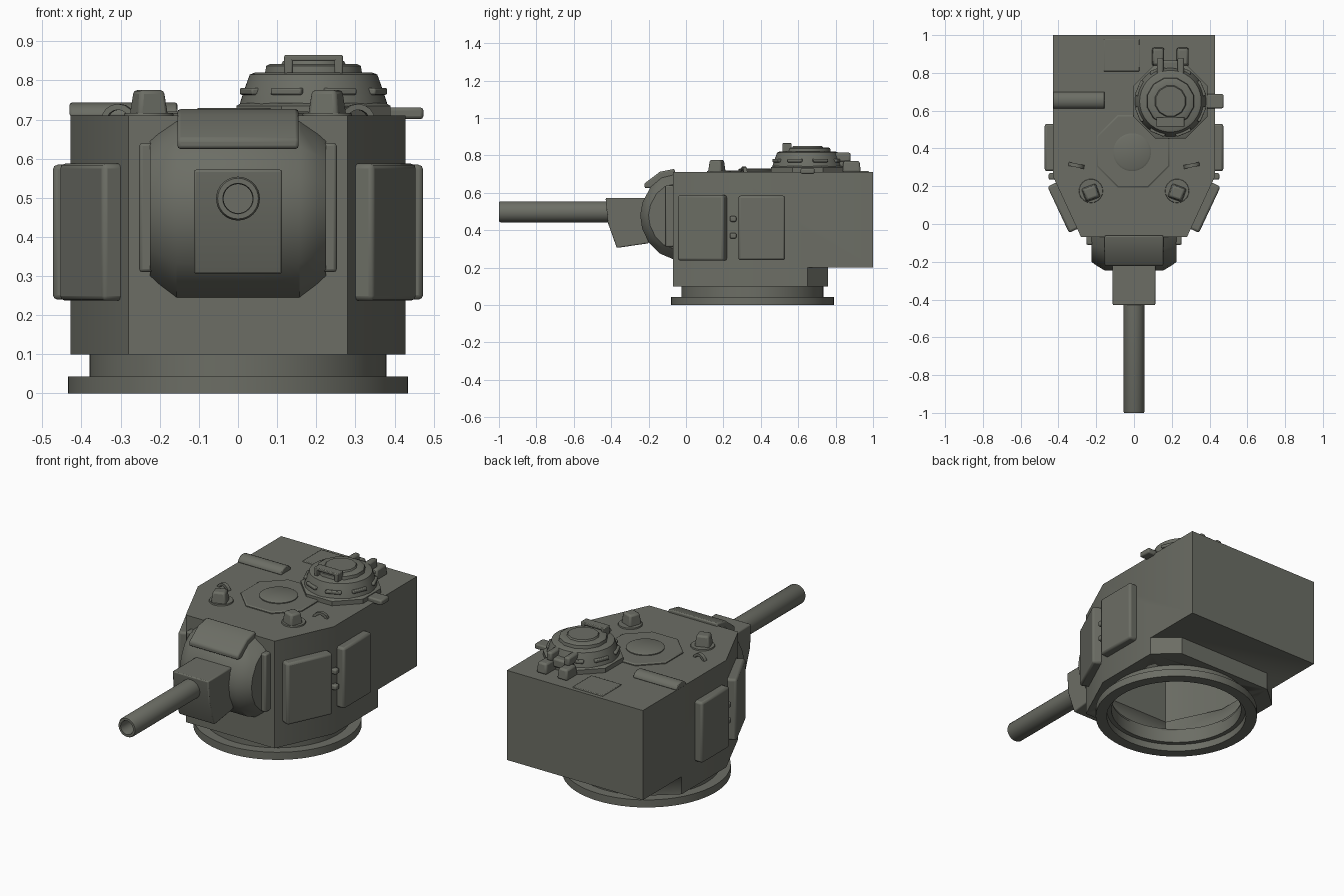
import bpy, bmesh, math
from mathutils import Vector, Matrix

if "Cube" in bpy.data.objects:
    bpy.data.objects.remove(bpy.data.objects["Cube"])

COLOUR = (0.15, 0.155, 0.13, 1)
paint = bpy.data.materials.new("olive_grey_paint")
paint.use_nodes = True
paint.diffuse_color = COLOUR
paint.node_tree.nodes["Principled BSDF"].inputs["Base Color"].default_value = COLOUR
paint.node_tree.nodes["Principled BSDF"].inputs["Roughness"].default_value = 0.8


def make(name, loops, closed=False, bevel=0, loc=(0, 0, 0), turn=0):
    """Skin a list of equal-length point loops; cap the ends unless closed."""
    bm = bmesh.new()
    rows = [[bm.verts.new(p) for p in loop] for loop in loops]
    n = len(rows[0])
    pairs = list(zip(rows, rows[1:])) + ([(rows[-1], rows[0])] if closed else [])
    for a, b in pairs:
        for i in range(n):
            j = (i + 1) % n
            bm.faces.new((a[i], a[j], b[j], b[i]))
    if not closed:
        bm.faces.new(rows[0])
        bm.faces.new(rows[-1])
    bmesh.ops.recalc_face_normals(bm, faces=bm.faces)
    mesh = bpy.data.meshes.new(name)
    bm.to_mesh(mesh)
    bm.free()
    ob = bpy.data.objects.new(name, mesh)
    bpy.context.collection.objects.link(ob)
    mesh.materials.append(paint)
    mesh.transform(Matrix.Translation(loc) @ Matrix.Rotation(turn, 4, "Z"))
    if bevel:
        mod = ob.modifiers.new("soft_edges", "BEVEL")
        mod.width, mod.segments, mod.limit_method = bevel, 2, "ANGLE"
    bpy.ops.object.select_all(action="DESELECT")
    ob.select_set(True)
    bpy.context.view_layer.objects.active = ob
    bpy.ops.object.shade_smooth_by_angle(angle=math.radians(32))
    return ob


def prism(name, outline, z0, z1, **kw):
    return make(name, [[(x, y, z) for x, y in outline] for z in (z0, z1)], **kw)


def box(name, size, loc, taper=1, **kw):
    x, y, z = (s / 2 for s in size)
    corners = [(-x, -y), (x, -y), (x, y), (-x, y)]
    return make(name, [[(a * k, b * k, h) for a, b in corners]
                       for h, k in ((-z, 1), (z, taper))], loc=loc, **kw)


def lathe(name, profile, loc, sides=64, closed=False, axis="Z", phase=0, bevel=0):
    """Revolve (radius, height) points about z, or about y pointing forward."""
    loops = []
    for r, h in profile:
        ring = []
        for i in range(sides):
            a = math.tau * (i + phase) / sides
            p = (r * math.cos(a), r * math.sin(a), h)
            ring.append(p if axis == "Z" else (p[0], -h, p[1]))
        loops.append(ring)
    return make(name, loops, closed=closed, loc=loc, bevel=bevel)


def both_sides(half):
    return half + [(-x, y) for x, y in reversed(half)]


def combine(target, other, operation):
    mod = target.modifiers.new("cut", "BOOLEAN")
    mod.object, mod.operation, mod.solver = other, operation, "EXACT"
    bpy.context.view_layer.objects.active = target
    bpy.ops.object.modifier_apply(modifier=mod.name)
    bpy.data.objects.remove(other)


# Hollow armoured shell with an overhanging rear
RING_Y = 0.355
shell = prism("turret_shell", both_sides([(0.28, -0.07), (0.428, 0.25), (0.428, 1.0)]), 0.2, 0.71)
skirt = prism("skirt", both_sides([(0.28, -0.07), (0.428, 0.25), (0.428, 0.65), (0.3, 0.76)]), 0.1, 0.4)
combine(shell, skirt, "UNION")
room = prism("room", both_sides([(0.255, -0.04), (0.4, 0.26), (0.4, 0.97)]), 0.23, 0.68)
combine(shell, room, "DIFFERENCE")
well = prism("well", both_sides([(0.25, -0.035), (0.395, 0.265), (0.395, 0.63), (0.29, 0.73)]), 0.125, 0.4)
combine(shell, well, "DIFFERENCE")
opening = lathe("opening", [(0.355, 0.05), (0.355, 0.3)], (0, RING_Y, 0))
combine(shell, opening, "DIFFERENCE")

# Turning ring underneath
lathe("turret_ring", [(0.375, 0), (0.435, 0), (0.435, 0.043), (0.38, 0.043), (0.38, 0.11),
                      (0.35, 0.11), (0.35, 0.04), (0.375, 0.04)], (0, RING_Y, 0), closed=True)

# Applique plates on the flanks and front cheeks
lean = math.atan2(0.15, 0.32)
for side, s in (("left", 1), ("right", -1)):
    box(side + "_flank_plate", (0.06, 0.25, 0.345), (s * 0.443, 0.405, 0.412), bevel=0.012)
    box(side + "_cheek_plate", (0.06, 0.27, 0.35), (s * 0.374, 0.088, 0.412), turn=-s * lean, bevel=0.012)
    for z in (0.37, 0.46):
        box(side + "_plate_lug", (0.04, 0.035, 0.03), (s * 0.432, 0.252, z), bevel=0.008)

# Rounded gun mantlet, lofted across its width
mantlet_side = [(-0.05, 0.7), (-0.13, 0.68), (-0.19, 0.63), (-0.232, 0.55), (-0.245, 0.48),
                (-0.235, 0.41), (-0.2, 0.335), (-0.14, 0.275), (-0.05, 0.237)]
sections = []
for x, k in ((-0.225, 0.77), (-0.205, 0.85), (-0.157, 1), (0.157, 1), (0.205, 0.85), (0.225, 0.77)):
    sections.append([(x, -0.05 + (y + 0.05) * k, 0.48 + (z - 0.48) * k) for y, z in mantlet_side])
make("gun_mantlet", sections)


def slab(name, half, side, bevel=0.0):
    return make(name, [[(x, y, z) for y, z in side] for x in (-half, half)], bevel=bevel)


slab("mantlet_hood", 0.155, [(-0.06, 0.728), (-0.14, 0.712), (-0.222, 0.65), (-0.222, 0.625),
                             (-0.06, 0.625)], 0.008)
for side, s in (("left", 1), ("right", -1)):
    box(side + "_mantlet_flange", (0.035, 0.06, 0.33), (s * 0.235, -0.08, 0.475), bevel=0.008)
slab("gun_sleeve", 0.113, [(-0.43, 0.572), (-0.418, 0.44), (-0.37, 0.305), (-0.2, 0.33), (-0.2, 0.572)], 0.006)

# Gun barrel with an open bore
lathe("gun_barrel", [(0.056, 0.35), (0.056, 0.992), (0.052, 1.0), (0.039, 1.0), (0.037, 0.99),
                     (0.037, 0.85)], (0, 0, 0.498), sides=32, axis="Y")

# Commander's cupola
CX, CY = 0.193, 0.65
lathe("cupola_base", [(0.213, 0.70), (0.213, 0.735), (0.2, 0.742)], (CX, CY, 0), sides=8, phase=0.5)
lathe("cupola_drum", [(0.19, 0.73), (0.187, 0.745), (0.172, 0.79), (0.163, 0.815), (0.15, 0.82)], (CX, CY, 0))
lathe("cupola_hatch", [(0.13, 0.81), (0.125, 0.837), (0.115, 0.842), (0.085, 0.842), (0.08, 0.85)],
      (CX, CY, 0), sides=12, phase=0.5)
for i in range(8):
    a = math.tau * (i + 0.5) / 8
    box("vision_block", (0.04, 0.085, 0.018),
        (CX + 0.168 * math.cos(a), CY + 0.168 * math.sin(a), 0.772), turn=a, bevel=0.005)
box("hatch_handle_bar", (0.15, 0.05, 0.016), (CX, 0.54, 0.857), bevel=0.004)
for s in (-1, 1):
    box("hatch_handle_post", (0.022, 0.05, 0.045), (CX + s * 0.064, 0.54, 0.838), bevel=0.004)
    box("hatch_hinge", (0.065, 0.1, 0.06), (CX + s * 0.065, 0.885, 0.74), taper=0.85, bevel=0.01)
    box("hatch_hinge_arm", (0.035, 0.12, 0.05), (CX + s * 0.055, 0.82, 0.79), bevel=0.01)
box("hatch_hinge_bridge", (0.13, 0.05, 0.05), (CX, 0.84, 0.755), bevel=0.01)
box("cupola_side_lug", (0.1, 0.075, 0.03), (0.424, 0.65, 0.716), bevel=0.008)

# Loader's hatch
lathe("loader_hatch_plate", [(0.208, 0.70), (0.208, 0.715), (0.2, 0.72)], (-0.005, 0.385, 0), sides=8, phase=0.5)
lathe("loader_hatch_disc", [(0.1, 0.71), (0.1, 0.725), (0.09, 0.73)], (-0.01, 0.38, 0), sides=40)

# Roof fittings
for side, s in (("left", 1), ("right", -1)):
    lathe(side + "_periscope_base", [(0.066, 0.70), (0.062, 0.717)], (s * 0.228, 0.175, 0), sides=24)
    box(side + "_periscope", (0.085, 0.08, 0.075), (s * 0.228, 0.165, 0.738), taper=0.78,
        turn=-s * 0.35, bevel=0.01)
    arch = []
    for i in range(9):
        a = math.pi * i / 8
        c = Vector((math.cos(a), 0, math.sin(a)))
        arch.append([c * r + Vector((0, y, 0)) for r, y in
                     ((0.045, -0.01), (0.045, 0.01), (0.03, 0.01), (0.03, -0.01))])
    make(side + "_lifting_loop", arch, loc=(s * 0.305, 0.31, 0.695), turn=s * 0.2)

vent = [(0.045 * math.cos(math.pi * i / 10), 0.035 * math.sin(math.pi * i / 10)) for i in range(11)]
make("roof_vent_tube", [[(x, 0.655 + y, 0.708 + z) for y, z in vent] for x in (-0.43, -0.155)], bevel=0.005)
box("rear_roof_panel", (0.19, 0.17, 0.012), (-0.065, 0.893, 0.71), bevel=0.004)
